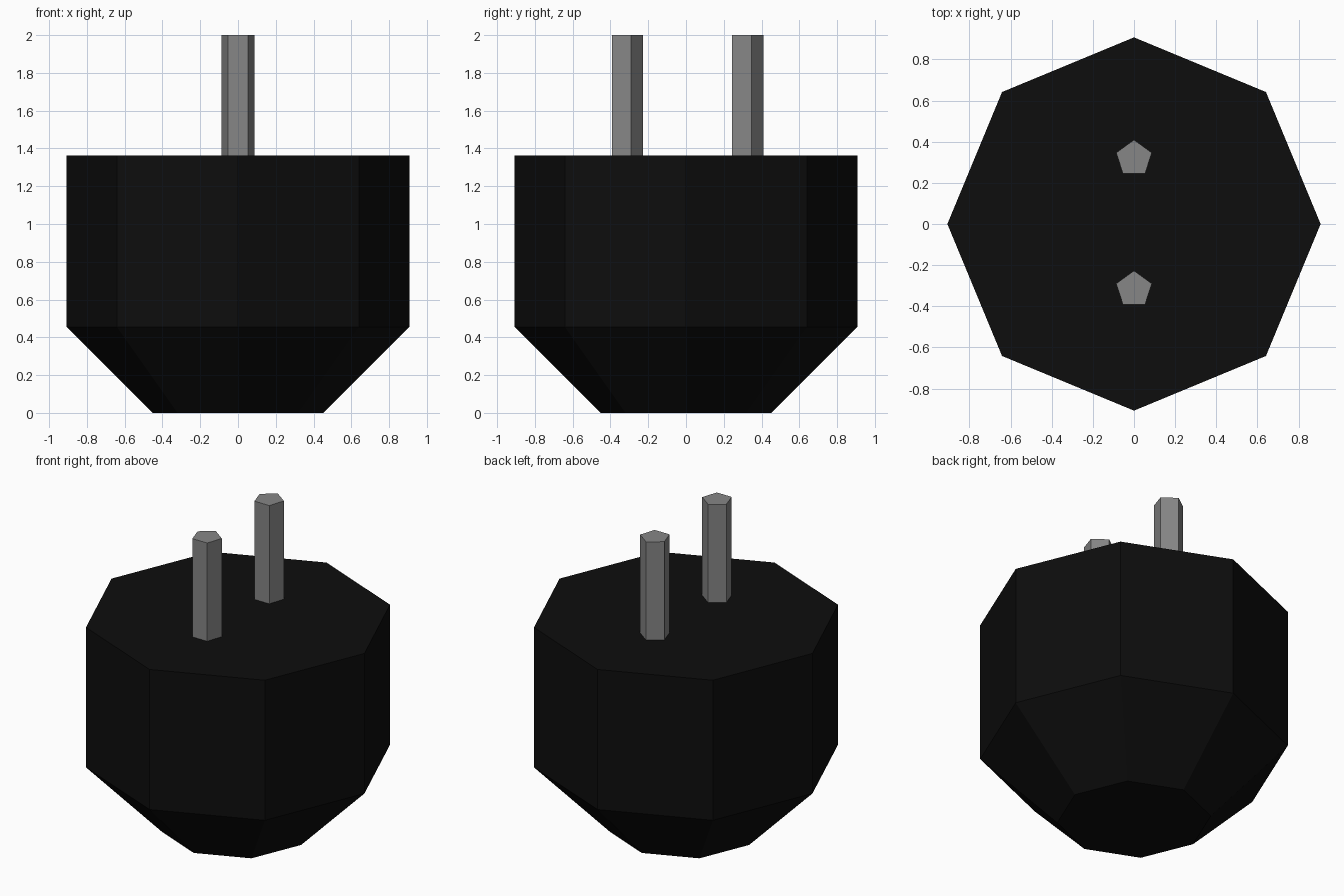
import bpy, bmesh
from math import cos, sin, pi

if "Cube" in bpy.data.objects:
    bpy.data.objects.remove(bpy.data.objects["Cube"])


def material(name, value):
    mat = bpy.data.materials.new(name)
    mat.diffuse_color = (value, value, value, 1)
    mat.use_nodes = True
    mat.node_tree.nodes["Principled BSDF"].inputs["Base Color"].default_value = mat.diffuse_color
    return mat


def lathe(name, sides, rings, y, mat):
    """Closed solid from (radius, z) rings, first corner pointing to +y."""
    bm = bmesh.new()
    loops = []
    for r, z in rings:
        angles = [pi / 2 + 2 * pi * i / sides for i in range(sides)]
        loops.append([bm.verts.new((r * cos(a), y + r * sin(a), z)) for a in angles])
    for low, high in zip(loops, loops[1:]):
        for i in range(sides):
            j = (i + 1) % sides
            bm.faces.new((low[i], low[j], high[j], high[i]))
    bm.faces.new(loops[0][::-1])
    bm.faces.new(loops[-1])
    mesh = bpy.data.meshes.new(name)
    bm.to_mesh(mesh)
    bm.free()
    mesh.materials.append(mat)
    obj = bpy.data.objects.new(name, mesh)
    bpy.context.collection.objects.link(obj)
    return obj


black = material("black", 0.004)
grey = material("grey", 0.238)

# Octagonal body with tapered base
lathe("body", 8, [(0.453, 0), (0.907, 0.455), (0.907, 1.363)], 0, black)

# Two pentagonal pins
for name, y in (("front_pin", -0.318), ("back_pin", 0.318)):
    lathe(name, 5, [(0.091, 1.363), (0.091, 2.0)], y, grey)
